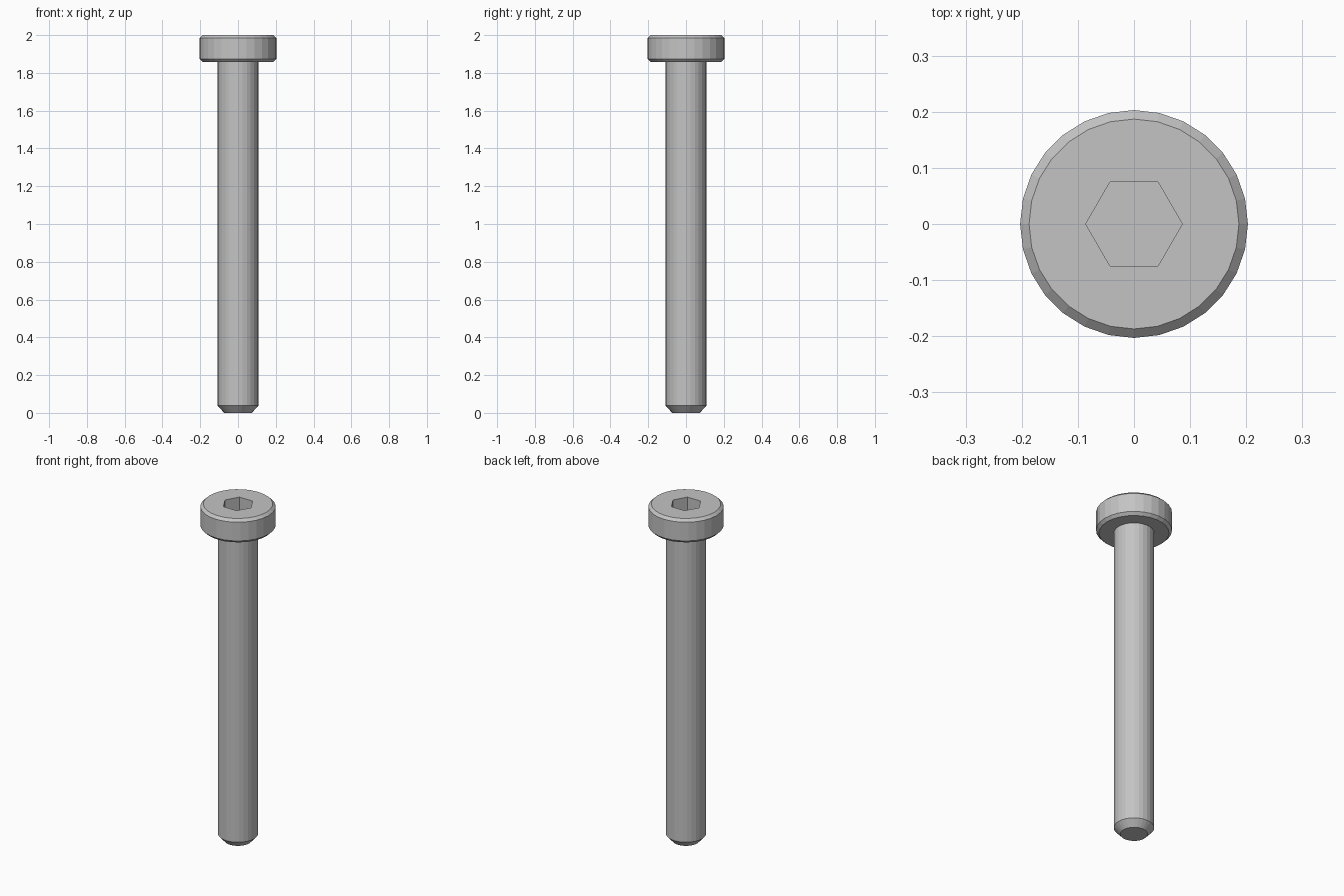
import bpy, bmesh, math

SEGMENTS = 28
SHAFT_R = 0.108
HEAD_R = 0.203
HEAD_BASE = 1.858
TOP = 2.0

default = bpy.data.objects.get("Cube")
if default:
    bpy.data.objects.remove(default, do_unlink=True)

steel = bpy.data.materials.new("grey steel")
steel.use_nodes = True
colour = (0.55, 0.55, 0.55, 1)
steel.diffuse_color = colour
steel.node_tree.nodes["Principled BSDF"].inputs["Base Color"].default_value = colour


def ring(bm, radius, z, sides=SEGMENTS):
    angles = [2 * math.pi * i / sides for i in range(sides)]
    return [bm.verts.new((radius * math.cos(a), radius * math.sin(a), z)) for a in angles]


def bridge(bm, lower, upper):
    n = len(lower)
    for i in range(n):
        j = (i + 1) % n
        bm.faces.new((lower[i], lower[j], upper[j], upper[i]))


def lathe(bm, profile):
    rings = [ring(bm, r, z) for r, z in profile]
    for a, b in zip(rings, rings[1:]):
        bridge(bm, a, b)
    return rings


def loop_edges(bm, loop):
    return [bm.edges.get((v, loop[i - 1])) for i, v in enumerate(loop)]


def finish(bm, name):
    mesh = bpy.data.meshes.new(name)
    bm.to_mesh(mesh)
    bm.free()
    mesh.materials.append(steel)
    obj = bpy.data.objects.new(name, mesh)
    bpy.context.collection.objects.link(obj)


# Shaft with a chamfered tip, open where it meets the head
bm = bmesh.new()
rings = lathe(bm, [(0.073, 0), (SHAFT_R, 0.038), (SHAFT_R, HEAD_BASE)])
bm.faces.new(rings[0][::-1])
finish(bm, "shaft")

# Head with chamfered rims and an annular underside
bm = bmesh.new()
rings = lathe(bm, [(SHAFT_R, HEAD_BASE), (0.187, HEAD_BASE), (HEAD_R, 1.874),
                   (HEAD_R, 1.985), (0.187, TOP)])

# Hexagonal socket: floor, walls and the surrounding flat top
socket_floor = ring(bm, 0.086, TOP - 0.08, 6)
socket_rim = ring(bm, 0.086, TOP, 6)
bm.faces.new(socket_floor)
bridge(bm, socket_rim, socket_floor)
bmesh.ops.triangle_fill(bm, use_beauty=True, normal=(0, 0, 1),
                        edges=loop_edges(bm, rings[-1]) + loop_edges(bm, socket_rim))
bm.normal_update()
for face in bm.faces:
    if face.calc_center_median().z > TOP - 0.001 and face.normal.z < 0:
        face.normal_flip()
finish(bm, "head")
